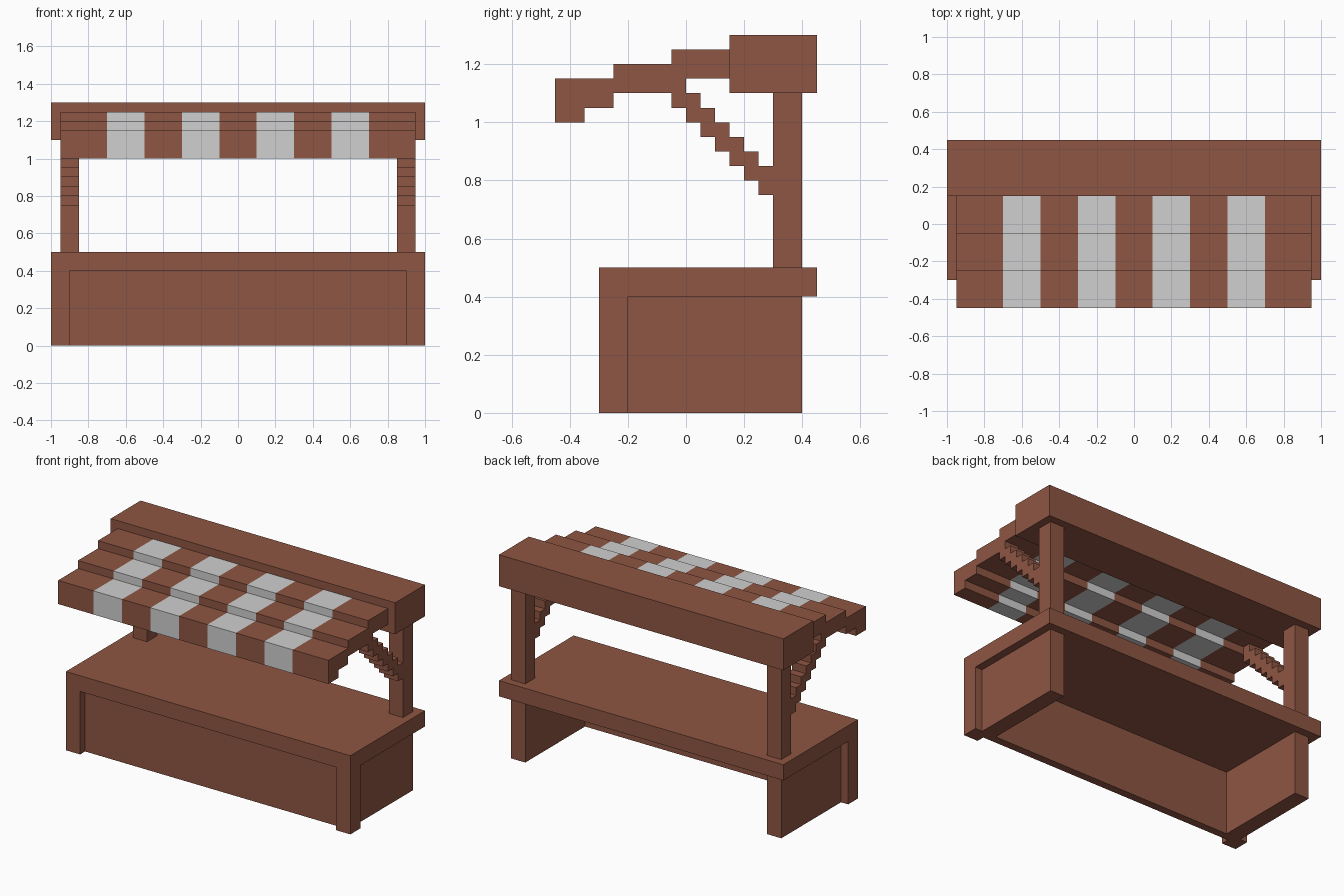
import bpy

if "Cube" in bpy.data.objects:
    bpy.data.objects.remove(bpy.data.objects["Cube"])

def material(name, rgb):
    m = bpy.data.materials.new(name)
    m.diffuse_color = (*rgb, 1)
    m.use_nodes = True
    m.node_tree.nodes["Principled BSDF"].inputs["Base Color"].default_value = m.diffuse_color
    return m

BROWN = material("brown wood", (0.275, 0.093, 0.056))
WHITE = material("white cloth", (0.63, 0.63, 0.63))

def extrude_x(name, profile, xs, striped=False):
    """Extrude a counter-clockwise (y, z) profile through the x stations; odd sections can be white."""
    n = len(profile)
    verts = [(x, y, z) for x in xs for y, z in profile]
    faces = [tuple(reversed(range(n)))]
    mats = [0]
    for s in range(len(xs) - 1):
        for i in range(n):
            j = (i + 1) % n
            faces.append((s * n + i, s * n + j, (s + 1) * n + j, (s + 1) * n + i))
            mats.append(s % 2 if striped else 0)
    faces.append(tuple(range((len(xs) - 1) * n, len(xs) * n)))
    mats.append(0)
    me = bpy.data.meshes.new(name)
    me.from_pydata(verts, [], faces)
    me.materials.append(BROWN)
    if striped:
        me.materials.append(WHITE)
    me.polygons.foreach_set("material_index", mats)
    me.update()
    ob = bpy.data.objects.new(name, me)
    bpy.context.collection.objects.link(ob)
    return ob

def box(name, x, y, z):
    return extrude_x(name, [(y[0], z[0]), (y[1], z[0]), (y[1], z[1]), (y[0], z[1])], x)

# Counter and top beam
box("counter_top", (-1, 1), (-0.3, 0.45), (0.4, 0.5))
box("front_panel", (-0.9, 0.9), (-0.25, -0.2), (0, 0.4))
box("roof_beam", (-1, 1), (0.15, 0.45), (1.1, 1.3))

# Stepped brace outline: up one side of the staircase and back down the other
lower, upper = [], []
for k in range(7):
    y, z = -0.05 + 0.05 * k, 1.05 - 0.05 * k
    lower += [(y, z), (y + 0.05, z)]
    upper += [(y, z + 0.1), (y + 0.05, z + 0.1)]
brace = lower + upper[::-1]

# Parts repeated on both sides
for side, s in (("left", -1), ("right", 1)):
    span = lambda a, b: sorted((s * a, s * b))
    box(side + "_front_leg", span(0.9, 1), (-0.3, -0.2), (0, 0.4))
    box(side + "_side_panel", span(0.85, 0.95), (-0.2, 0.4), (0, 0.4))
    box(side + "_roof_post", span(0.85, 0.95), (0.3, 0.4), (0.5, 1.1))
    extrude_x(side + "_brace", brace, span(0.85, 0.95))

# Striped awning in three steps with a hanging lip
awning = [(-0.45, 1.0), (-0.35, 1.0), (-0.35, 1.05), (-0.25, 1.05), (-0.25, 1.1),
          (-0.05, 1.1), (-0.05, 1.15), (0.15, 1.15), (0.15, 1.25), (-0.05, 1.25),
          (-0.05, 1.2), (-0.25, 1.2), (-0.25, 1.15), (-0.45, 1.15)]
stations = [-0.95] + [-0.7 + 0.2 * i for i in range(8)] + [0.95]
extrude_x("awning", awning, stations, striped=True)
